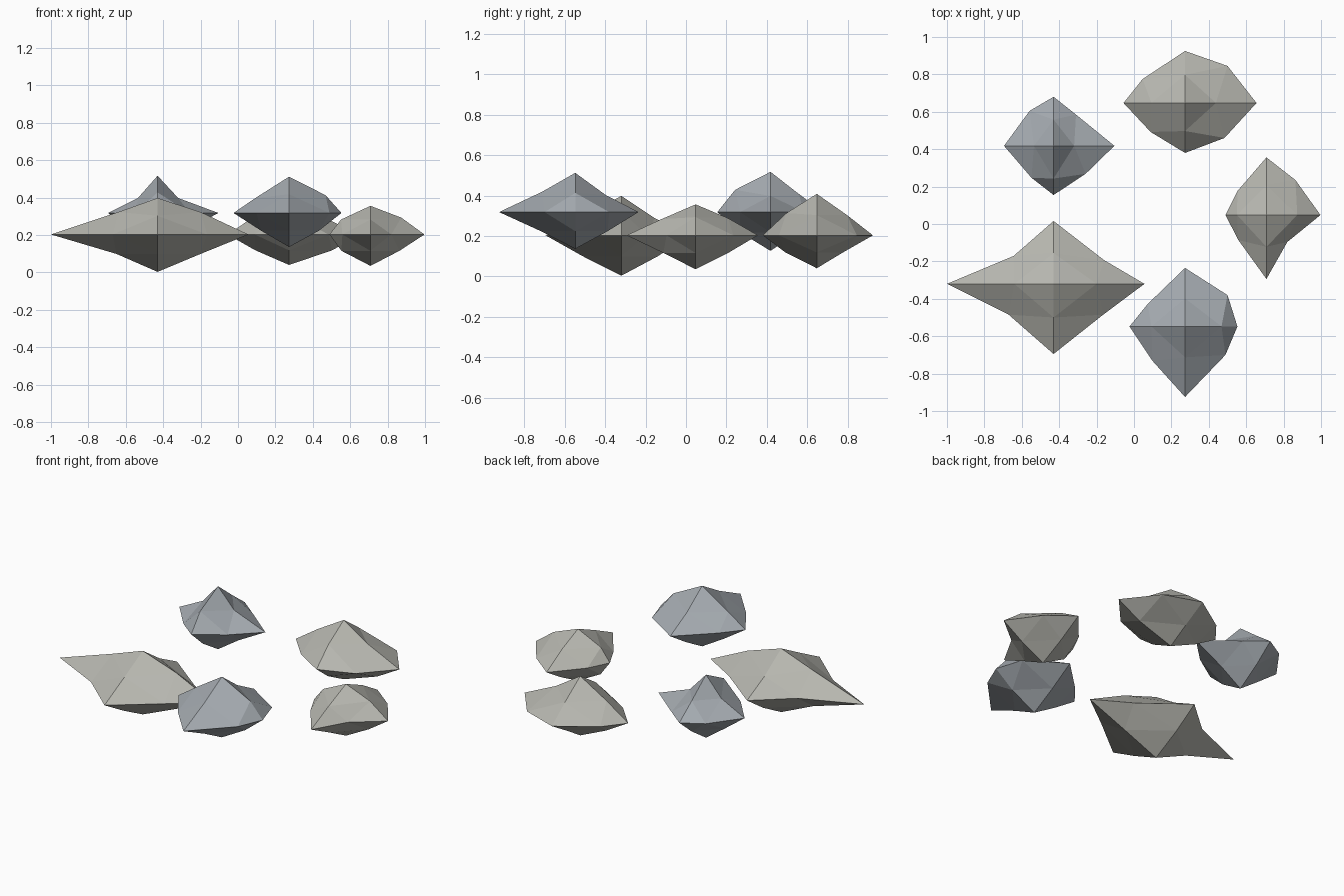
import bpy, bmesh
from itertools import product

if "Cube" in bpy.data.objects:
    bpy.data.objects.remove(bpy.data.objects["Cube"])


def material(name, rgb):
    m = bpy.data.materials.new(name)
    m.diffuse_color = (*rgb, 1)
    m.use_nodes = True
    m.node_tree.nodes["Principled BSDF"].inputs["Base Color"].default_value = m.diffuse_color
    return m


warm = material("warm_stone", (0.47, 0.47, 0.43))
cool = material("cool_stone", (0.37, 0.40, 0.43))


def rock(name, mat, centre, lo, hi, girdle, upper, upper_z, lower):
    """Once-split octahedron: 6 tips on the axes, 12 dented edge points.
    girdle: (x, y) reach for -+, ++, --, +-   upper / lower: reach at -x, +x, -y, +y"""
    pts = {}
    for a in range(3):
        for s, reach in ((-1, lo[a] - centre[a]), (1, hi[a] - centre[a])):
            p = [0, 0, 0]
            p[a] = reach
            pts[tuple(s if i == a else 0 for i in range(3))] = p
    for (sx, sy), (x, y) in zip(((-1, 1), (1, 1), (-1, -1), (1, -1)), girdle):
        pts[(sx, sy, 0)] = (sx * x, sy * y, 0)
    sides = ((-1, 0), (1, 0), (0, -1), (0, 1))
    for (sx, sy), u, uz, d in zip(sides, upper, upper_z, lower):
        pts[(sx, sy, 1)] = (sx * u, sy * u, uz)
        pts[(sx, sy, -1)] = (sx * d, sy * d, 0.52 * (lo[2] - centre[2]))

    bm = bmesh.new()
    v = {k: bm.verts.new(p) for k, p in pts.items()}
    for x, y, z in product((-1, 1), repeat=3):
        X, Y, Z = v[(x, 0, 0)], v[(0, y, 0)], v[(0, 0, z)]
        XY, YZ, XZ = v[(x, y, 0)], v[(0, y, z)], v[(x, 0, z)]
        for f in ((X, XY, XZ), (Y, YZ, XY), (Z, XZ, YZ), (XY, YZ, XZ)):
            bm.faces.new(f if x * y * z > 0 else f[::-1])
    me = bpy.data.meshes.new(name)
    bm.to_mesh(me)
    bm.free()
    me.materials.append(mat)
    ob = bpy.data.objects.new(name, me)
    ob.location = centre
    bpy.context.collection.objects.link(ob)


# Ring of five loose rocks
rock("front_left_rock", warm, (-.43, -.32, .203), (-1, -.695, .003), (.056, .016, .398),
     ((.214, .149), (.27, .127), (.24, .165), (.265, .165)),
     (.21, .23, .18, .165), (.12, .12, .10, .085), (.22, .23, .19, .18))

rock("back_left_rock", cool, (-.43, .418, .318), (-.695, .155, .126), (-.105, .68, .517),
     ((.128, .187), (.12, .167), (.118, .171), (.171, .15)),
     (.105, .11, .175, .14), (.08, .08, .11, .09), (.13, .14, .15, .14))

rock("back_right_rock", warm, (.273, .647, .203), (-.056, .38, .04), (.655, .925, .408),
     ((.227, .128), (.227, .198), (.184, .155), (.211, .187)),
     (.18, .165, .15, .15), (.10, .10, .11, .10), (.18, .23, .155, .13))

rock("front_right_rock", cool, (.273, -.548, .318), (-.024, -.925, .136), (.553, -.235, .512),
     ((.2, .12), (.227, .168), (.174, .184), (.216, .152)),
     (.18, .195, .165, .15), (.08, .095, .10, .085), (.15, .16, .17, .16))

rock("right_rock", warm, (.708, .048, .203), (.489, -.294, .035), (.997, .356, .356),
     ((.155, .128), (.155, .187), (.15, .134), (.112, .144)),
     (.157, .165, .17, .16), (.08, .09, .08, .085), (.155, .155, .16, .16))
